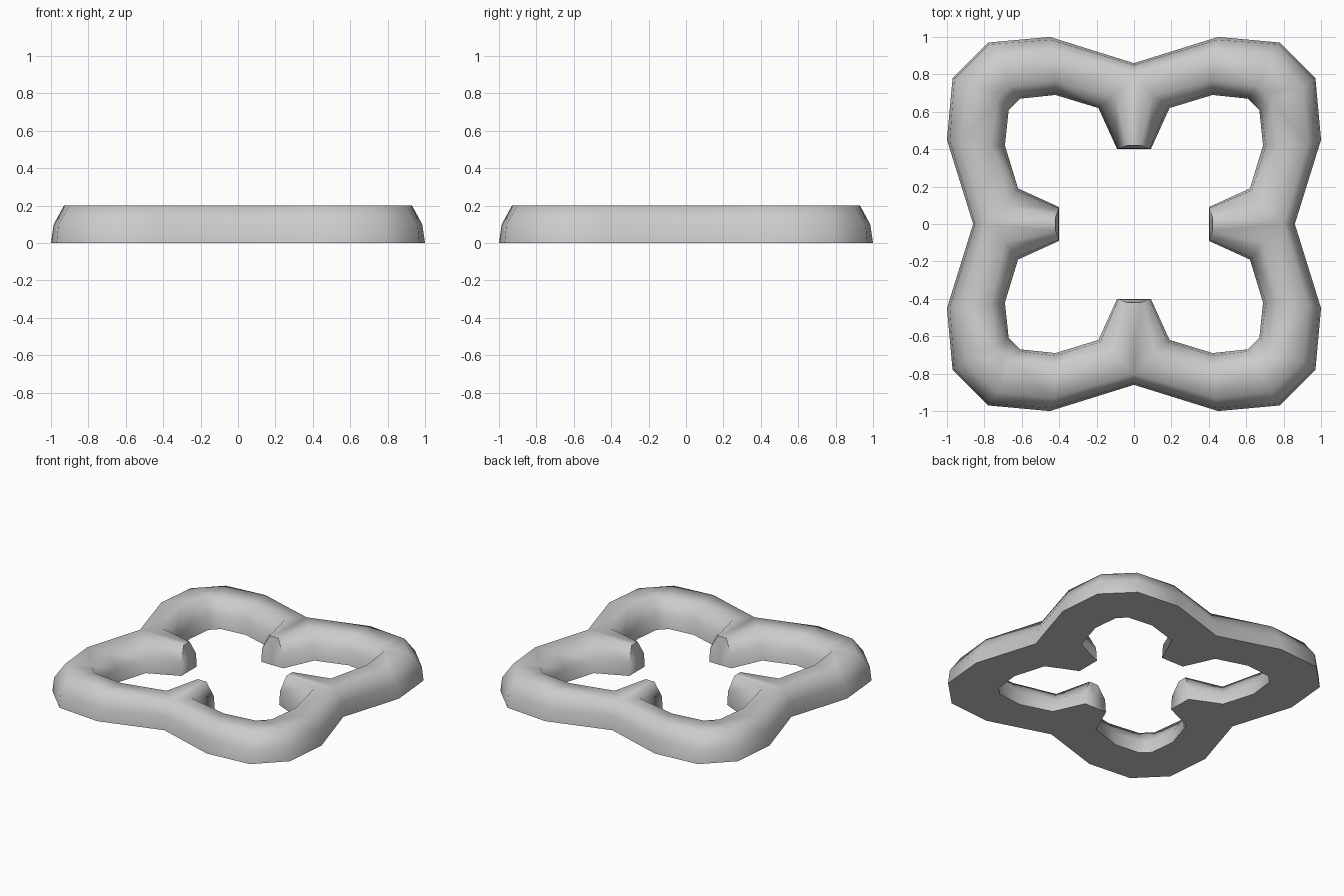
import bpy, bmesh, math

cube = bpy.data.objects.get("Cube")
if cube:
    bpy.data.objects.remove(cube, do_unlink=True)

# One eighth of the frame, per level: height, outer wall, inner wall with prong
LEVELS = [
    (0.0, [(0, .86), (.45, 1), (.78, .97)],
          [(.09, .4), (.19, .62), (.42, .69), (.61, .67)]),
    (0.1, [(0, .85), (.445, .985), (.775, .96)],
          [(.085, .403), (.18, .63), (.42, .705), (.615, .68)]),
    (0.2, [(0, .80), (.43, .93), (.73, .90)],
          [(.035, .42), (.10, .69), (.42, .765), (.66, .735)]),
]


def diagonal(p):
    """Middle of the corner chamfer that starts at p."""
    m = (p[0] + p[1]) / 2
    return (m, m)


def add_eighth(bm, swap, sx, sy):
    def vert(p, z):
        x, y = (p[1], p[0]) if swap else p
        return bm.verts.new((sx * x, sy * y, z))

    outer, inner = [], []
    for z, out, inn in LEVELS:
        out = out + [diagonal(out[-1])]
        inn = [(0, inn[0][1])] + inn + [diagonal(inn[-1])]
        outer.append([vert(p, z) for p in out])
        inner.append([vert(p, z) for p in inn])

    # Side walls
    for wall in (outer, inner):
        for low, high in zip(wall, wall[1:]):
            for i in range(len(low) - 1):
                bm.faces.new((low[i], low[i + 1], high[i + 1], high[i]))

    # Flat underside and crown
    for o, n in ((outer[0], inner[0]), (outer[-1], inner[-1])):
        bm.faces.new((o[0], n[0], n[1], n[2]))
        for i in range(3):
            bm.faces.new((o[i], n[i + 2], n[i + 3], o[i + 1]))


# Repeat the eighth around the frame
bm = bmesh.new()
for swap in (False, True):
    for sx in (-1, 1):
        for sy in (-1, 1):
            add_eighth(bm, swap, sx, sy)
bmesh.ops.remove_doubles(bm, verts=bm.verts, dist=0.0005)
bmesh.ops.recalc_face_normals(bm, faces=bm.faces)

mesh = bpy.data.meshes.new("pronged_frame")
bm.to_mesh(mesh)
bm.free()
frame = bpy.data.objects.new("pronged_frame", mesh)
bpy.context.collection.objects.link(frame)

# Plain grey material
grey = bpy.data.materials.new("light_grey")
grey.use_nodes = True
color = (0.6, 0.6, 0.6, 1)
grey.diffuse_color = color
grey.node_tree.nodes["Principled BSDF"].inputs["Base Color"].default_value = color
mesh.materials.append(grey)

bpy.context.view_layer.objects.active = frame
frame.select_set(True)
bpy.ops.object.shade_smooth_by_angle(angle=math.radians(68))
